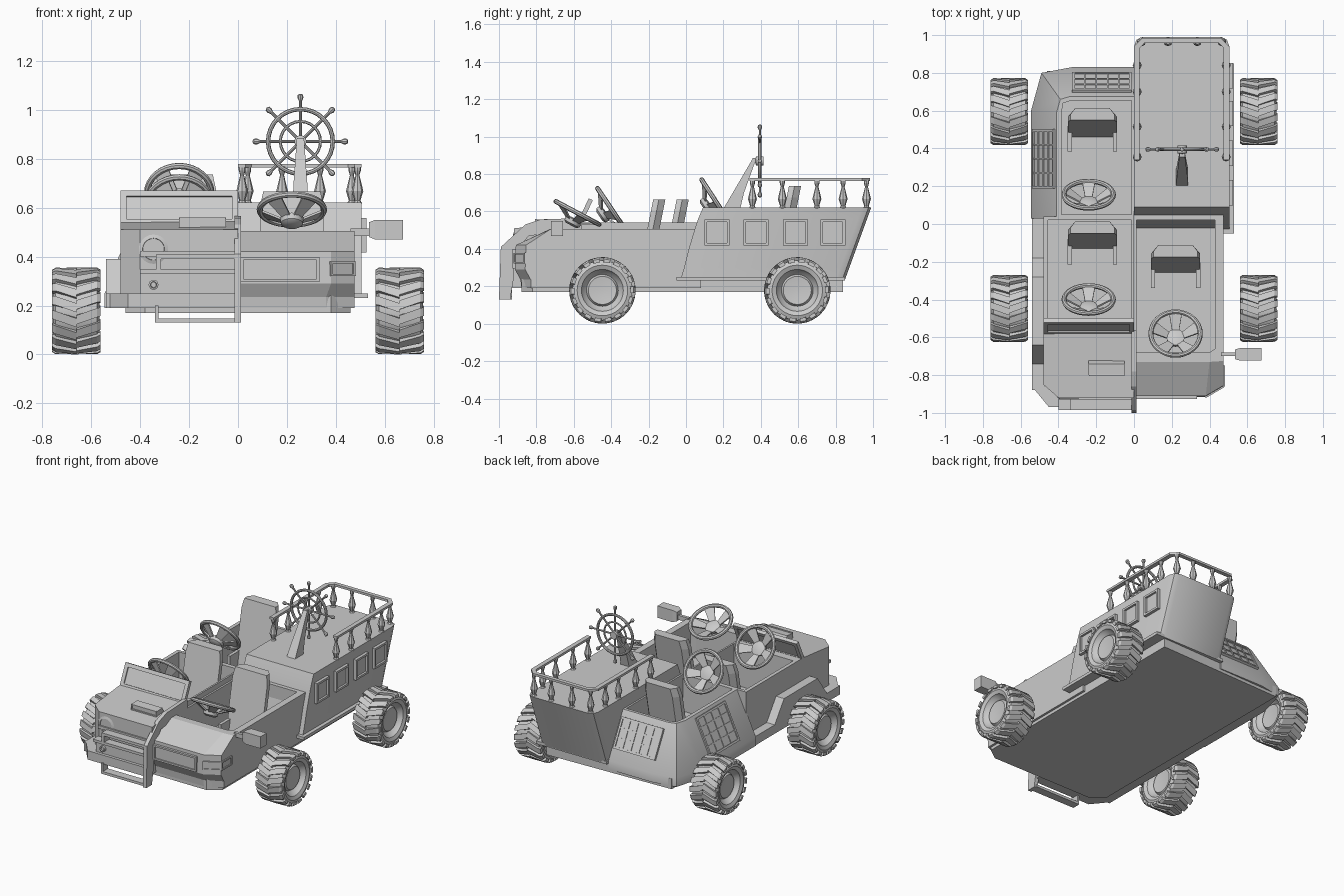
import bpy, bmesh, math
from math import sin, cos, pi
from mathutils import Matrix, Vector

if "Cube" in bpy.data.objects:
    bpy.data.objects.remove(bpy.data.objects["Cube"])

I = Matrix.Identity(4)
T = Matrix.Translation

def finish(bm, name, smooth=False):
    bmesh.ops.recalc_face_normals(bm, faces=bm.faces[:])
    me = bpy.data.meshes.new(name)
    bm.to_mesh(me)
    bm.free()
    ob = bpy.data.objects.new(name, me)
    bpy.context.collection.objects.link(ob)
    if smooth:
        bpy.ops.object.select_all(action='DESELECT')
        ob.select_set(True)
        bpy.context.view_layer.objects.active = ob
        bpy.ops.object.shade_smooth_by_angle(angle=math.radians(35))
    return ob

def loft(bm, rings, M=I, closed=False):
    """Skin rings of 3D points; cap the ends or join last to first."""
    vs = [[bm.verts.new(M @ Vector(p)) for p in r] for r in rings]
    n = len(vs[0])
    for a, b in zip(vs, vs[1:] + vs[:1] if closed else vs[1:]):
        for i in range(n):
            bm.faces.new((a[i], a[(i + 1) % n], b[(i + 1) % n], b[i]))
    if not closed:
        bm.faces.new(vs[0])
        bm.faces.new(vs[-1])

def box(bm, x0, x1, y0, y1, z0, z1, M=I):
    loft(bm, [[(x0, y0, z), (x1, y0, z), (x1, y1, z), (x0, y1, z)] for z in (z0, z1)], M)

def lathe(bm, prof, n, M=I, closed=False):
    """Revolve (radius, height) points around local z."""
    loft(bm, [[(r * cos(2 * pi * i / n), r * sin(2 * pi * i / n), z) for i in range(n)]
              for r, z in prof], M, closed)

def torus(bm, R, r, M, n=32, k=8):
    lathe(bm, [(R + r * cos(2 * pi * j / k), r * sin(2 * pi * j / k)) for j in range(k)], n, M, True)

def side_prism(bm, yz, x0, x1):
    loft(bm, [[(x, y, z) for y, z in yz] for x in (x0, x1)])

def flat(pts, z):
    return [(x, y, z) for x, y in pts]

def frame(bm, w, h, b, d, M, cols=1, rows=1, bar=.008, pane=True):
    """Framed window in the local xy plane, facing +z."""
    for s in (-1, 1):
        box(bm, s * w / 2 - b / 2, s * w / 2 + b / 2, -h / 2 - b / 2, h / 2 + b / 2, -d, d, M)
        box(bm, -w / 2, w / 2, s * h / 2 - b / 2, s * h / 2 + b / 2, -d, d, M)
    for i in range(1, cols):
        x = -w / 2 + w * i / cols
        box(bm, x - bar / 2, x + bar / 2, -h / 2, h / 2, -d, d * .8, M)
    for i in range(1, rows):
        y = -h / 2 + h * i / rows
        box(bm, -w / 2, w / 2, y - bar / 2, y + bar / 2, -d, d * .8, M)
    if pane:
        box(bm, -w / 2, w / 2, -h / 2, h / 2, -d * .5, d * .3, M)

def basis(c, u, v):
    u, v = Vector(u).normalized(), Vector(v).normalized()
    m = Matrix((u, v, u.cross(v))).transposed().to_4x4()
    return T(c) @ m

# Wheels with chevron lugs
TYRE = [(.03, -.06), (.075, -.065), (.085, -.05), (.105, -.07), (.112, -.085), (.135, -.095), (.16, -.085),
        (.16, .085), (.135, .095), (.112, .085), (.105, .07), (.085, .05), (.075, .065), (.03, .06)]
for s, side in ((-1, "left"), (1, "right")):
    for y, end in ((-.447, "front"), (.595, "rear")):
        c = Vector((s * .66, y, .178))
        bm = bmesh.new()
        lathe(bm, TYRE, 36, T(c) @ Matrix.Rotation(pi / 2, 4, 'Y'))
        finish(bm, f"{end}_{side}_wheel", True)
        bm = bmesh.new()
        for i in range(18):
            for k in (-1, 1):
                a = 2 * pi * (i + .1 * k) / 18
                loft(bm, [[c + Vector((k * x, -r * cos(a + t), r * sin(a + t)))
                           for r, t in ((.15, d), (r1, d), (r1, d + .21), (.15, d + .21))]
                          for x, d, r1 in ((0, 0, .178), (.085, .17, .177), (.099, .19, .168))])
        finish(bm, f"{end}_{side}_tread")

# Chassis slab
bm = bmesh.new()
loft(bm, [flat([(-.46, -.82), (-.38, -.88), (.38, -.88), (.46, -.82), (.46, .84), (-.46, .81)], z) for z in (.17, .24)])
finish(bm, "chassis")

# Right front body with open cockpit
def car_plan(x1, yf, xc, yc, z):
    return flat([(0, .08), (0, yf), (xc, yf), (x1, yc), (x1, .08)], z)
bm = bmesh.new()
loft(bm, [car_plan(.475, -.88, .36, -.83, .19), car_plan(.475, -.885, .36, -.83, .235),
          car_plan(.475, -.915, .38, -.86, .29), car_plan(.475, -.91, .38, -.855, .42),
          car_plan(.475, -.73, .40, -.725, .505),
          flat([(.012, .02), (.012, -.68), (.40, -.68), (.43, -.66), (.43, .02)], .505),
          flat([(.012, .02), (.012, -.68), (.40, -.68), (.43, -.66), (.43, .02)], .26)])
finish(bm, "right_front_body")
bm = bmesh.new()
frame(bm, .31, .09, .012, .012, basis((.172, -.915, .347), (1, 0, 0), (0, 0, 1)))
frame(bm, .105, .05, .008, .008, basis((.425, -.886, .35), (.095, .055, 0), (0, 0, 1)))
frame(bm, .10, .05, .01, .008, basis((.475, -.805, .35), (0, 1, 0), (0, 0, 1)))
finish(bm, "grille_and_right_lamps")
bm = bmesh.new()
box(bm, .46, .55, -.70, -.68, .485, .515)
loft(bm, [[(x, -.69 + a * w, .51 + b * h) for a, b in ((-1, -1), (1, -1), (1, 1), (-1, 1))]
          for x, w, h in ((.535, .025, .03), (.56, .033, .04), (.675, .033, .04))])
finish(bm, "side_mirror")

# Left front body: cockpit tub, hood, fender
bm = bmesh.new()
inner = [(-.455, -.50), (-.012, -.50), (-.012, .02), (-.455, .02)]
outer = [(-.48, -.58), (0, -.58), (0, .04), (-.48, .04)]
loft(bm, [flat(outer, .19), flat(outer, .54), flat(inner, .54), flat(inner, .26)])
finish(bm, "left_front_tub")
hood = [(-.48, -.57, .54), (-.48, -.85, .51), (-.40, -.92, .51), (0, -.92, .51), (0, -.57, .545)]
bm = bmesh.new()
loft(bm, [[(x, y, .19) for x, y, z in hood], hood])
loft(bm, [[(x, y, z) for y, z in ((-.80, .50), (-.80, .555), (-.74, .56), (-.72, .52))] for x in (-.24, -.05)])
frame(bm, .18, .03, .008, .006, basis((-.145, -.80, .54), (1, 0, 0), (0, 0, 1)), pane=False)
finish(bm, "hood_with_vent")
bm = bmesh.new()
side_prism(bm, [(-.88, .19), (-.88, .25), (-.74, .25), (-.64, .39), (-.28, .39), (-.18, .25), (.04, .25), (.04, .19)],
           -.54, -.47)
finish(bm, "left_fender")

# Bumper and guard bars
bm = bmesh.new()
loft(bm, [flat([(-.54, -.86), (-.45, -.97), (0, -.97), (0, -.86)], z) for z in (.19, .25)])
box(bm, -.40, 0, -.95, -.88, .25, .34)
box(bm, -.40, 0, -.93, -.88, .40, .42)
for x0, x1, z0, z1 in ((-.33, 0, .13, .147), (-.34, -.325, .13, .20), (-.33, 0, .39, .408),
                       (-.335, -.315, .34, .408), (-.40, 0, .33, .348)):
    box(bm, x0, x1, -.985, -.93, z0, z1)
finish(bm, "bumper")
bm = bmesh.new()
side_prism(bm, [(-1, .13), (-.99, .41), (-.86, .53), (-.78, .557), (-.56, .565), (-.56, .5), (-.84, .47), (-.92, .38),
                (-.92, .25), (-.94, .13)], -.014, .012)
finish(bm, "centre_guard")

# Round lamps
bm = bmesh.new()
F = Matrix.Rotation(pi / 2, 4, 'X')
lathe(bm, [(.06, -.02), (.06, .015), (.045, .02), (.042, .008), (.02, .014), (.004, .015)], 24, T((-.345, -.905, .43)) @ F)
lathe(bm, [(.02, -.02), (.02, .015), (.013, .018), (.011, .008), (.003, .008)], 16, T((-.345, -.95, .285)) @ F)
finish(bm, "round_lamps", True)

# Windscreen leaning back
bm = bmesh.new()
M = basis((-.24, -.542, .595), (1, 0, 0), (0, .065, .14))
frame(bm, .455, .13, .025, .012, M)
finish(bm, "windscreen")

# Left rear body with sloped walls and barred windows
def rear(x1, xc, yc, xr, y1, y2, yf=.03, xi=0):
    return [(xi, yf), (-x1, yf), (-x1, yc), (-xc, y1), (-xr, y2), (xi, y2)]
low, rim = rear(.545, .49, .6, .33, .80, .83), rear(.41, .39, .59, .34, .66, .675)
hole = rear(.385, .375, .58, .33, .64, .655, .05, -.012)
bm = bmesh.new()
loft(bm, [flat(low, .19), flat(low, .25), flat(rim, .54), flat(hole, .54), flat(hole, .29)])
finish(bm, "left_rear_body", True)
bm = bmesh.new()
frame(bm, .30, .25, .014, .01, basis((-.475, .345, .402), (0, -1, 0), (.135, 0, .29)), 4, 4)
frame(bm, .30, .19, .014, .01, basis((-.17, .749, .413), (-1, 0, 0), (0, -.155, .29)), 5, 3)
finish(bm, "barred_windows")

# Ship stern
def hull(z, f):
    b = .85 + .14 * (z - .235) / .385
    return flat([(0, f), (0, b - .05), (.013, b - .015), (.045, b), (.46, b), (.492, b - .015), (.505, b - .05),
                 (.505, f)], z)
bm = bmesh.new()
loft(bm, [hull(z, f) for z, f in ((.235, -.03), (.3, -.01), (.4, .015), (.5, .045), (.56, .065), (.62, .09))])
box(bm, .0, .53, -.05, .85, .23, .25)
finish(bm, "ship_stern", True)
bm = bmesh.new()
for y in (.165, .375, .585, .785):
    frame(bm, .12, .125, .014, .02, basis((.505, y, .487), (0, 1, 0), (0, 0, 1)))
finish(bm, "stern_windows")

# Railing and balusters
bm = bmesh.new()
loft(bm, [flat([(0, .34), (0, .94), (.045, .985), (.46, .985), (.505, .94), (.505, .34), (.475, .34), (.475, .93),
                (.45, .958), (.055, .958), (.03, .93), (.03, .34)], z) for z in (.763, .778)])
finish(bm, "stern_rail")
bm = bmesh.new()
spots = [(x, y) for x in (.017, .488) for y in (.355, .515, .70, .84)] + [(x, .965) for x in (.04, .18, .335, .465)]
for x, y in spots:
    lathe(bm, [(.02, 0), (.012, .012), (.024, .05), (.008, .115), (.014, .135), (.014, .15)], 8, T((x, y, .617)))
finish(bm, "balusters")

# Ship's wheel on its leaning post
C = T((.255, .395, .87)) @ F
bm = bmesh.new()
torus(bm, .132, .009, C)
torus(bm, .082, .006, C, 24, 6)
lathe(bm, [(.025, -.02), (.025, .02), (.01, .025)], 16, C)
for i in range(8):
    S = C @ Matrix.Rotation(i * pi / 4, 4, 'Z') @ Matrix.Rotation(pi / 2, 4, 'Y')
    lathe(bm, [(.006, .01), (.006, .165), (.012, .178), (.011, .19), (.004, .195)], 8, S)
finish(bm, "ship_wheel", True)
bm = bmesh.new()
loft(bm, [[(.255 - w, y0, z), (.255 + w, y0, z), (.255 + w, y1, z), (.255 - w, y1, z)]
          for w, y0, y1, z in ((.032, .2, .29, .615), (.028, .25, .31, .7), (.015, .355, .375, .88))])
box(bm, .24, .27, .355, .40, .86, .885)
finish(bm, "ship_wheel_post")

# Seats: wrapped backrest with two side rails on the floor
def seat(name, x, y, ztop, floor):
    bm = bmesh.new()
    plan = [(-.13, 0), (-.13, .03), (-.10, .065), (.10, .065), (.13, .03), (.13, 0)]
    base = ztop - .36
    loft(bm, [[(x + px * k, y + py + .2 * (z - ztop), z) for px, py in plan]
              for z, k in ((floor - .01, .95), (base + .1, 1), (ztop - .06, 1), (ztop, .9))])
    for s in (-1, 1):
        box(bm, x + s * .12 - .011, x + s * .12 + .011, y - .165, y - .03, floor - .01, base + .03)
    finish(bm, name)
seat("left_rear_seat", -.22, .55, .735, .29)
seat("left_front_seat", -.22, -.05, .665, .26)
seat("right_front_seat", .22, -.175, .665, .26)

# Dished steering wheels
def steering(name, x, y, z, tilt):
    M = T((x, y, z)) @ Matrix.Rotation(-math.radians(tilt), 4, 'X')
    bm = bmesh.new()
    torus(bm, .131, .013, M)
    lathe(bm, [(.03, -.075), (.045, -.065), (.048, -.04), (.02, -.033)], 20, M)
    for i in range(5):
        a = 2 * pi * i / 5 + pi / 2
        loft(bm, [[(r * cos(a + d), r * sin(a + d), h) for d, h in ((-w, h0), (w, h0), (w, h0 + .01), (-w, h0 + .01))]
                  for r, w, h0 in ((.035, .5, -.055), (.128, .27, -.006))], M)
    finish(bm, name, True)
steering("left_front_steering", -.24, -.40, .615, 56)
steering("left_rear_steering", -.24, .155, .66, 57)
steering("right_front_steering", .22, -.58, .592, 28)
